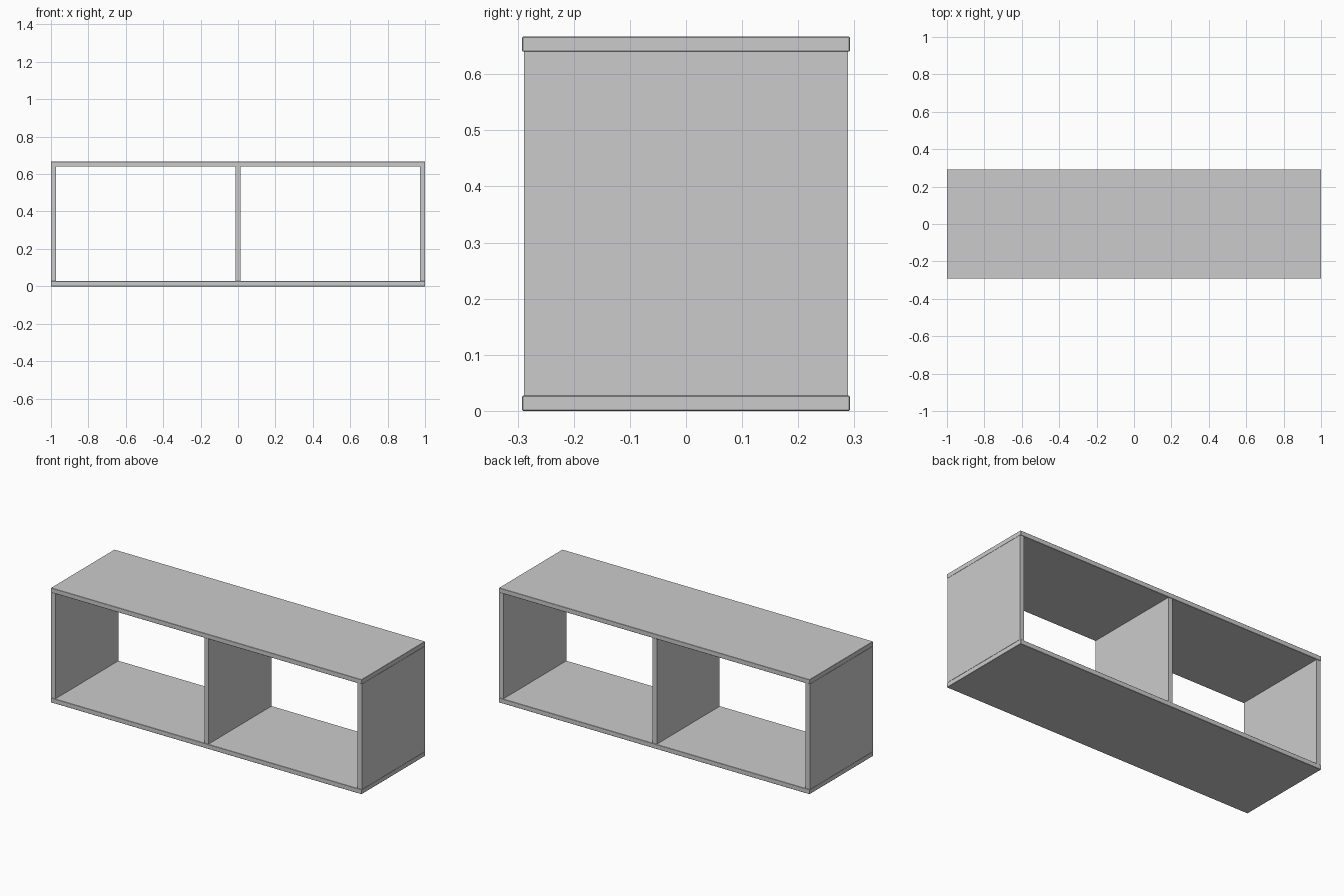
import bpy

if "Cube" in bpy.data.objects:
    bpy.data.objects.remove(bpy.data.objects["Cube"])


def board(name, x, y, z, bevel=0.0):
    """Box spanning the given (min, max) ranges, with an optional small edge bevel."""
    bpy.ops.mesh.primitive_cube_add(size=1, location=[sum(r) / 2 for r in (x, y, z)])
    ob = bpy.context.object
    ob.name = name
    ob.scale = [r[1] - r[0] for r in (x, y, z)]
    bpy.ops.object.transform_apply(location=False, rotation=False, scale=True)
    if bevel:
        mod = ob.modifiers.new("edge_bevel", 'BEVEL')
        mod.width = bevel
        mod.segments = 1
    return ob


T = 0.027          # board thickness
H = 0.667          # total height
D = 0.292          # half depth of top and bottom
INNER_D = 0.289    # half depth of the uprights

# Horizontal boards
board("bottom_board", (-1, 1), (-D, D), (0, T), 0.0015)
board("top_board", (-1, 1), (-D, D), (H - T, H), 0.0015)

# Uprights: two sides and the central divider
for name, cx in (("left_side", -1 + T / 2), ("divider", -0.001), ("right_side", 1 - T / 2)):
    board(name, (cx - T / 2, cx + T / 2), (-INNER_D, INNER_D), (T, H - T))
